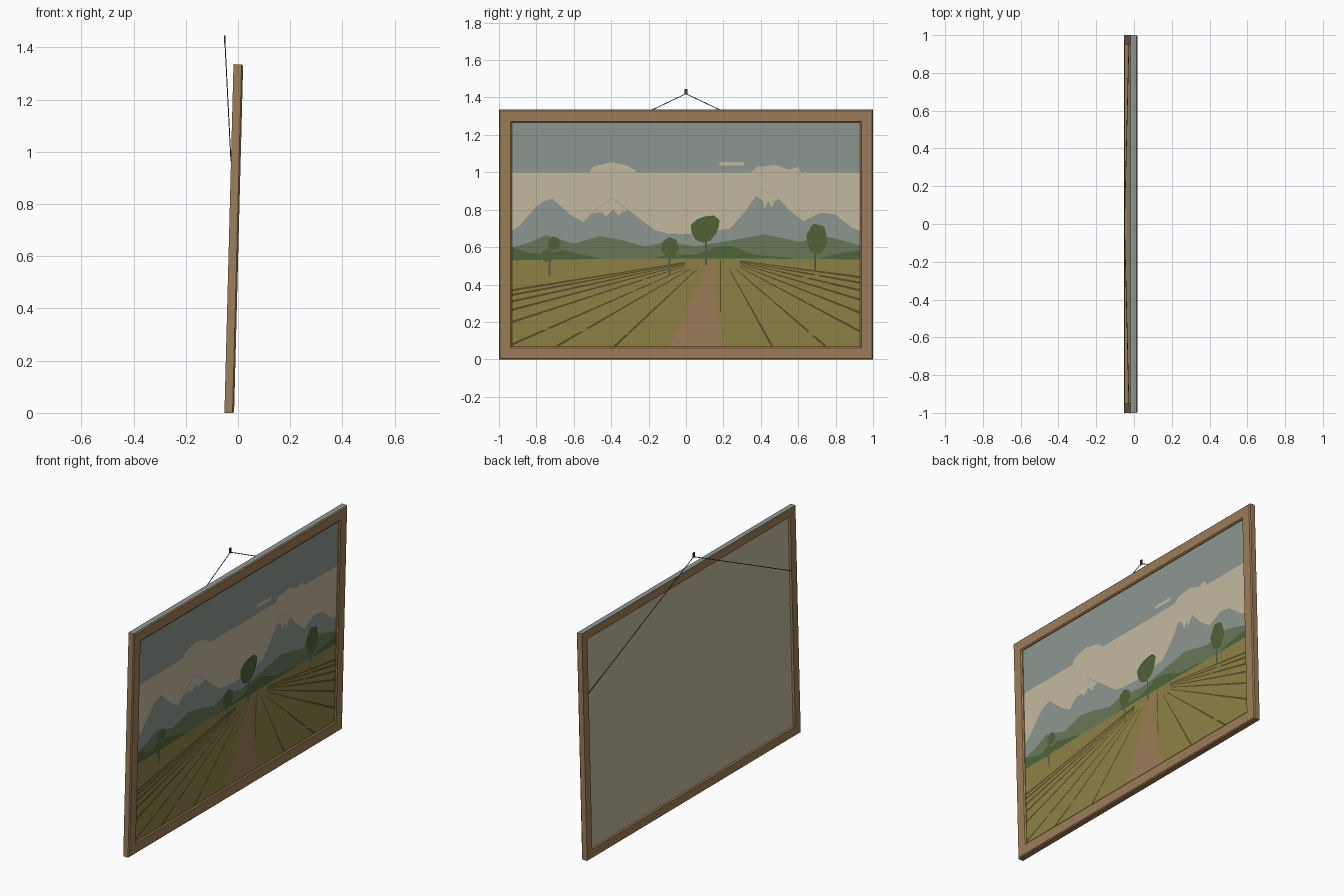
import bpy, bmesh, math, random
from mathutils import Matrix, Vector

if "Cube" in bpy.data.objects:
    bpy.data.objects.remove(bpy.data.objects["Cube"])

random.seed(4)
H, TILT = 1.336, 0.026
LEAN = Matrix.Translation((-0.052, 0, 0.0)) @ Matrix.Rotation(TILT, 4, 'Y')


def mat(name, r, g, b):
    m = bpy.data.materials.new(name)
    lin = lambda c: ((c / 255 + 0.055) / 1.055) ** 2.4
    m.diffuse_color = (lin(r), lin(g), lin(b), 1)
    m.use_nodes = True
    m.node_tree.nodes["Principled BSDF"].inputs["Base Color"].default_value = m.diffuse_color
    return m


WOOD = mat("brown wood", 158, 126, 88)
SLATE = mat("slate blue", 142, 152, 146)
CREAM = mat("cream", 198, 187, 160)
HILL = mat("hill green", 104, 120, 88)
DARKHILL = mat("dark hill green", 78, 102, 60)
LEAF = mat("leaf green", 80, 100, 56)
OLIVE = mat("field olive", 142, 129, 70)
FURROW = mat("furrow brown", 90, 78, 42)
TRUNK = mat("trunk grey green", 82, 92, 80)
METAL = mat("dark metal", 70, 60, 52)


def make(name, bm, *mats, lean=True):
    me = bpy.data.meshes.new(name)
    bm.to_mesh(me)
    bm.free()
    for m in mats:
        me.materials.append(m)
    ob = bpy.data.objects.new(name, me)
    bpy.context.collection.objects.link(ob)
    if lean:
        ob.matrix_world = LEAN
    return ob


def paint(name, polys, m, layer):
    """Flat painted shapes on the canvas, given as (y, z) outlines."""
    bm = bmesh.new()
    for pts in polys:
        f = bm.faces.new([bm.verts.new((0.0262 + layer * 0.0006, y, z)) for y, z in pts])
        f.normal_update()
        if f.normal.x < 0:
            f.normal_flip()
    bmesh.ops.triangulate(bm, faces=[f for f in bm.faces if len(f.verts) > 4])
    return make(name, bm, m)


def rect(y0, z0, y1, z1):
    return [(y0, z0), (y1, z0), (y1, z1), (y0, z1)]


def blob(y, z, ry, rz, bumps=7, depth=0.06, n=28):
    out = []
    for i in range(n):
        a = 2 * math.pi * i / n
        k = 1 + depth * math.cos(bumps * a + 1)
        out.append((y + ry * k * math.cos(a), z + rz * k * math.sin(a)))
    return out


def strip(y0, z0, w0, y1, z1, w1):
    d = Vector((y1 - y0, z1 - z0)).normalized()
    n = Vector((-d.y, d.x))
    a, b = Vector((y0, z0)), Vector((y1, z1))
    return [tuple(a - n * w0), tuple(b - n * w1), tuple(b + n * w1), tuple(a + n * w0)]


# Mitred frame with chamfered front and a rebate behind
profile = [(0, 0), (0, 0.031), (0.006, 0.037), (0.062, 0.037),
           (0.069, 0.031), (0.069, 0.024), (0.05, 0.024), (0.05, 0)]
bm = bmesh.new()
rings = []
for sy, top in ((-1, 0), (1, 0), (1, 1), (-1, 1)):
    rings.append([bm.verts.new((w, sy * (1 - d), H - d if top else d)) for d, w in profile])
for i in range(4):
    a, b = rings[i], rings[(i + 1) % 4]
    for j in range(len(profile)):
        k = (j + 1) % len(profile)
        f = bm.faces.new((a[j], b[j], b[k], a[k]))
        if i == 2 and j == 0:
            f.material_index = 1        # outer top face
bmesh.ops.recalc_face_normals(bm, faces=bm.faces)
make("frame", bm, WOOD, SLATE)

# Canvas board
bm = bmesh.new()
bmesh.ops.create_cube(bm, size=1, matrix=Matrix.Translation((0.02, 0, H / 2))
                      @ Matrix.Diagonal((0.012, 1.9, H - 0.1, 1)))
make("canvas_board", bm, CREAM)

# Sky and land bands
E = 0.931
paint("upper_sky", [rect(-E, 1.0, E, 1.268)], SLATE, 0)
ridge = [(-E, .69), (-.89, .715), (-.8, .82), (-.765, .845), (-.715, .86), (-.62, .775), (-.55, .735),
         (-.475, .81), (-.395, .865), (-.27, .77), (-.165, .69), (-.1, .675), (0, .67), (.235, .70),
         (.315, .79), (.395, .905), (.475, .885), (.555, .795), (.63, .74), (.72, .785),
         (.8, .775), (.88, .71), (E, .685)]
paint("mountains", [[(-E, .53)] + ridge + [(E, .53)]], SLATE, 1)
hills = [(-E, .6), (-.85, .62), (-.75, .665), (-.6, .62), (-.46, .66), (-.35, .64), (-.22, .605),
         (-.1, .63), (.05, .605), (.26, .64), (.42, .67), (.6, .63), (.77, .655), (E, .61)]
paint("far_hills", [[(-E, .52)] + hills + [(E, .52)]], HILL, 2)
near = [[(-E, .52), (-E, .6), (-.84, .57), (-.75, .565), (-.66, .585), (-.5, .55), (-.4, .52)],
        [(-.25, .52), (-.12, .555), (.05, .56), (.16, .605), (.25, .605), (.36, .56), (.55, .545), (.65, .52)],
        [(.65, .52), (.78, .56), (E, .585), (E, .52)]]
paint("near_hills", near, DARKHILL, 3)
paint("field", [[(-E, .07), (E, .07), (E, .535), (.3, .54), (-.3, .54), (-E, .53)]], OLIVE, 4)
paint("path", [[(-.09, .07), (.21, .07), (.175, .22), (.145, .37), (.17, .525), (.13, .525), (.06, .38)]], WOOD, 6)

# Snow caps
paint("snow_caps", [
    [(-.395, .862), (-.47, .81), (-.5, .78), (-.45, .79), (-.43, .765), (-.39, .8), (-.36, .77), (-.34, .79), (-.31, .795)],
    [(.395, .903), (.475, .883), (.495, .86), (.47, .845), (.46, .81), (.44, .85), (.42, .805), (.41, .85), (.375, .875)],
], CREAM, 3)

# Clouds
clouds = [[(-.6, .95), (-.57, .98), (-.52, .99), (-.5, 1.03), (-.4, 1.055), (-.31, 1.035), (-.27, 1.01), (-.265, .975),
           (-.31, .95), (-.34, .925), (-.43, .93), (-.44, .9), (-.52, .89), (-.55, .925)],
          blob(-.073, .92, .085, .033, 5),
          [(.17, .94), (.25, .975), (.33, .985), (.38, 1.03), (.48, 1.04), (.55, 1.015), (.6, 1.03), (.62, .99), (.57, .96),
           (.45, .96), (.38, .93), (.25, .925)],
          rect(.18, 1.037, .31, 1.055)]
paint("clouds", clouds, CREAM, 2)

# Brush dashes
paint("sky_dashes", [strip(y, z, .006, y + l, z - .003, .004) for y, z, l in
                     ((-.89, 1.25, .11), (-.255, 1.135, .08), (-.24, 1.095, .235))], SLATE, 2)
paint("cloud_dashes", [strip(y, z, .008, y + l, z - .004, .006) for y, z, l in
                       ((.51, .932, .18), (.35, .885, .04))], CREAM, 3)
dashes = []
for i in range(30):
    y, z = random.uniform(-.88, .8), random.uniform(.11, .45)
    if not -.2 < y < .22:
        dashes.append(strip(y, z, .005, y + random.uniform(.05, .1), z + random.uniform(-.025, .02), .005))
paint("field_dashes", dashes, OLIVE, 6)

# Furrows fanning out from the vanishing point
ends = [(-E, z) for z in (.37, .345, .31, .265, .2, .08)] + [(-.69, .072), (-.38, .072)]
ends += [(.46, .072), (.745, .072)] + [(E, z) for z in (.15, .25, .32, .37, .41, .44)]
rows = []
for y, z in ends:
    vy, vz = (.12 if y < 0 else .2), .54
    t = .12
    rows.append(strip(vy + (y - vy) * t, vz + (z - vz) * t, .002, y, z, .006))
rows.append(strip(.185, .535, .003, .185, .25, .003))
paint("furrows", rows, FURROW, 5)

# Trees
trunks = [(-.73, .45, .62), (-.088, .45, .56), (.107, .505, .64), (.69, .47, .6)]
paint("tree_trunks", [strip(y, a, .006, y, b, .004) for y, a, b in trunks], TRUNK, 7)
crowns = [blob(-.705, .62, .033, .036), blob(-.74, .555, .031, .034), blob(-.085, .6, .046, .052),
          [(.03, .68), (.025, .72), (.06, .75), (.1, .765), (.15, .77), (.18, .745), (.175, .71), (.16, .67),
           (.13, .635), (.09, .625), (.05, .64)],
          blob(.7, .645, .055, .08, 6)]
paint("tree_crowns", crowns, LEAF, 8)


# Hanging wire and hook
def rod(bm, a, b, r):
    a, b = Vector(a), Vector(b)
    d = b - a
    m = Matrix.Translation((a + b) / 2) @ d.to_track_quat('Z', 'Y').to_matrix().to_4x4()
    bmesh.ops.create_cone(bm, cap_ends=True, segments=6, radius1=r, radius2=r, depth=d.length, matrix=m)


bm = bmesh.new()
for s in (-1, 1):
    rod(bm, (-.027, s * .955, .965), (-.05, 0, 1.42), .002)
make("hanging_wire", bm, METAL, lean=False)
bm = bmesh.new()
bmesh.ops.create_cube(bm, size=1, matrix=Matrix.Translation((-.051, 0, 1.43)) @ Matrix.Diagonal((.006, .016, .03, 1)))
make("hook", bm, METAL, lean=False)
